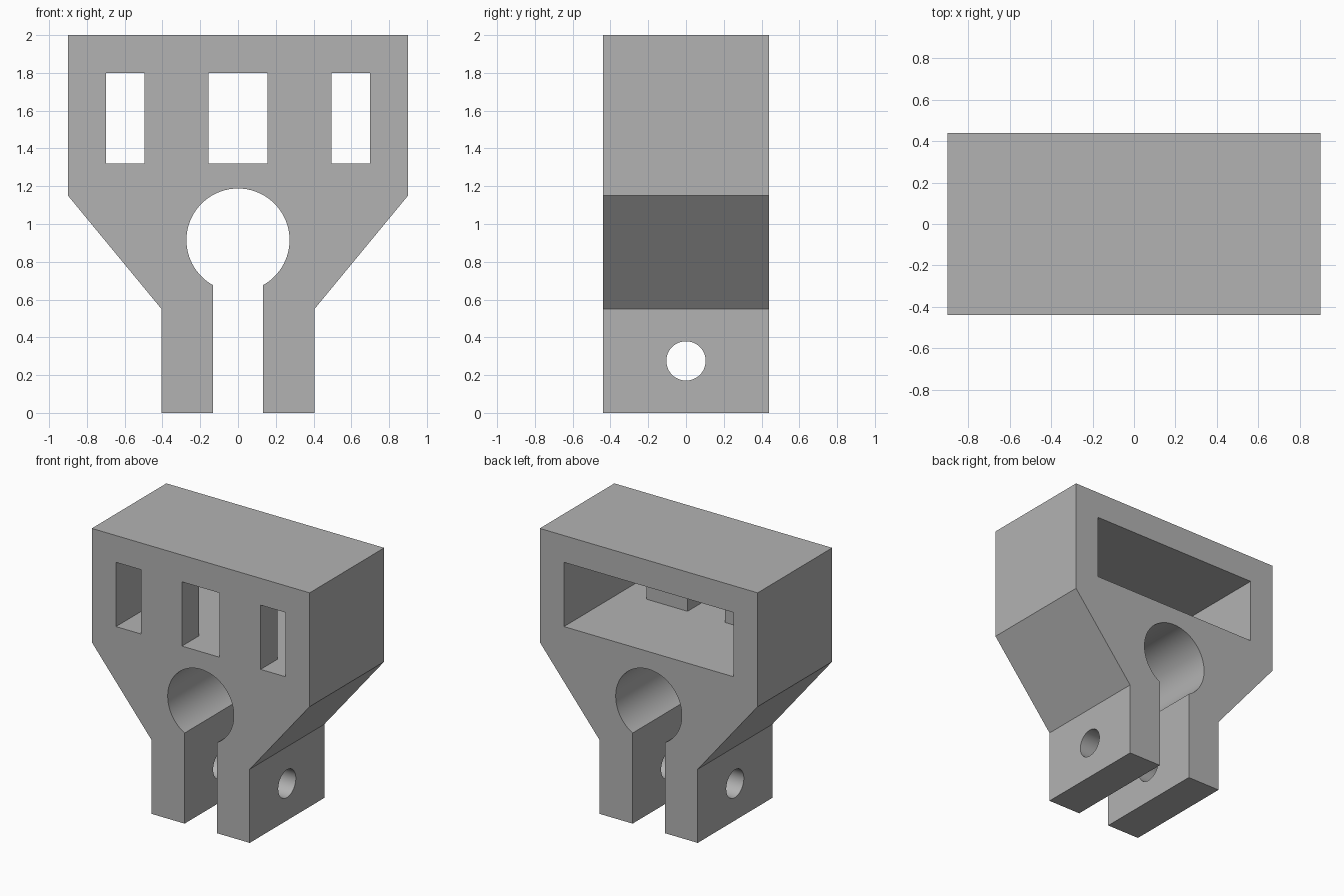
import bpy, bmesh
from math import sin, cos, pi, asin, radians
from mathutils import Matrix

cube = bpy.data.objects.get("Cube")
if cube:
    bpy.data.objects.remove(cube, do_unlink=True)

HALF_DEPTH = 0.44
BORE_Z, BORE_R, SLOT = 0.915, 0.273, 0.133

grey = bpy.data.materials.new("plain grey")
grey.use_nodes = True
color = (0.45, 0.45, 0.45, 1)
grey.diffuse_color = color
grey.node_tree.nodes["Principled BSDF"].inputs["Base Color"].default_value = color


def add_object(name, bm):
    bmesh.ops.recalc_face_normals(bm, faces=bm.faces)
    mesh = bpy.data.meshes.new(name)
    bm.to_mesh(mesh)
    bm.free()
    mesh.materials.append(grey)
    obj = bpy.data.objects.new(name, mesh)
    bpy.context.collection.objects.link(obj)
    return obj


def box(name, x0, x1, y0, y1, z0, z1):
    bm = bmesh.new()
    place = Matrix.Translation(((x0 + x1) / 2, (y0 + y1) / 2, (z0 + z1) / 2))
    bmesh.ops.create_cube(bm, size=1, matrix=place @ Matrix.Diagonal((x1 - x0, y1 - y0, z1 - z0, 1)))
    return add_object(name, bm)


# Clamp body: right half outline with keyhole arc, mirrored and extruded
gap = asin(SLOT / BORE_R)
steps = 32
half = [(SLOT, 0), (0.405, 0), (0.405, 0.55), (0.9, 1.15), (0.9, 2)]
arc = [(BORE_R * sin(gap + (2 * pi - 2 * gap) * i / (2 * steps)),
        BORE_Z - BORE_R * cos(gap + (2 * pi - 2 * gap) * i / (2 * steps)))
       for i in range(2 * steps + 1)]
outline = half + [(-x, z) for x, z in reversed(half)] + [(-x, z) for x, z in arc]

bm = bmesh.new()
face = bm.faces.new([bm.verts.new((x, -HALF_DEPTH, z)) for x, z in outline])
extruded = bmesh.ops.extrude_face_region(bm, geom=[face])["geom"]
bmesh.ops.translate(bm, vec=(0, 2 * HALF_DEPTH, 0),
                    verts=[v for v in extruded if isinstance(v, bmesh.types.BMVert)])
body = add_object("clamp_body", bm)

# Rear pocket and the front windows that open into it
low, high, wall = 1.32, 1.8, -0.24
cutters = [box("rear_pocket", -0.7, 0.7, wall, 0.6, low, high)]
for x0, x1 in ((-0.7, -0.495), (-0.155, 0.155), (0.495, 0.7)):
    cutters.append(box("front_window", x0, x1, -0.6, wall + 0.1, low, high))

# Bolt hole through both legs
bm = bmesh.new()
bmesh.ops.create_cone(bm, cap_ends=True, segments=48, radius1=0.104, radius2=0.104, depth=2,
                      matrix=Matrix.Translation((0, 0, 0.275)) @ Matrix.Rotation(pi / 2, 4, "Y"))
cutters.append(add_object("bolt_hole", bm))

# Apply the cuts
bpy.ops.object.select_all(action="DESELECT")
bpy.context.view_layer.objects.active = body
body.select_set(True)
for cutter in cutters:
    mod = body.modifiers.new("cut", "BOOLEAN")
    mod.operation, mod.solver, mod.object = "DIFFERENCE", "EXACT", cutter
    bpy.ops.object.modifier_apply(modifier=mod.name)
    bpy.data.objects.remove(cutter, do_unlink=True)

bpy.ops.object.shade_smooth_by_angle(angle=radians(30))
